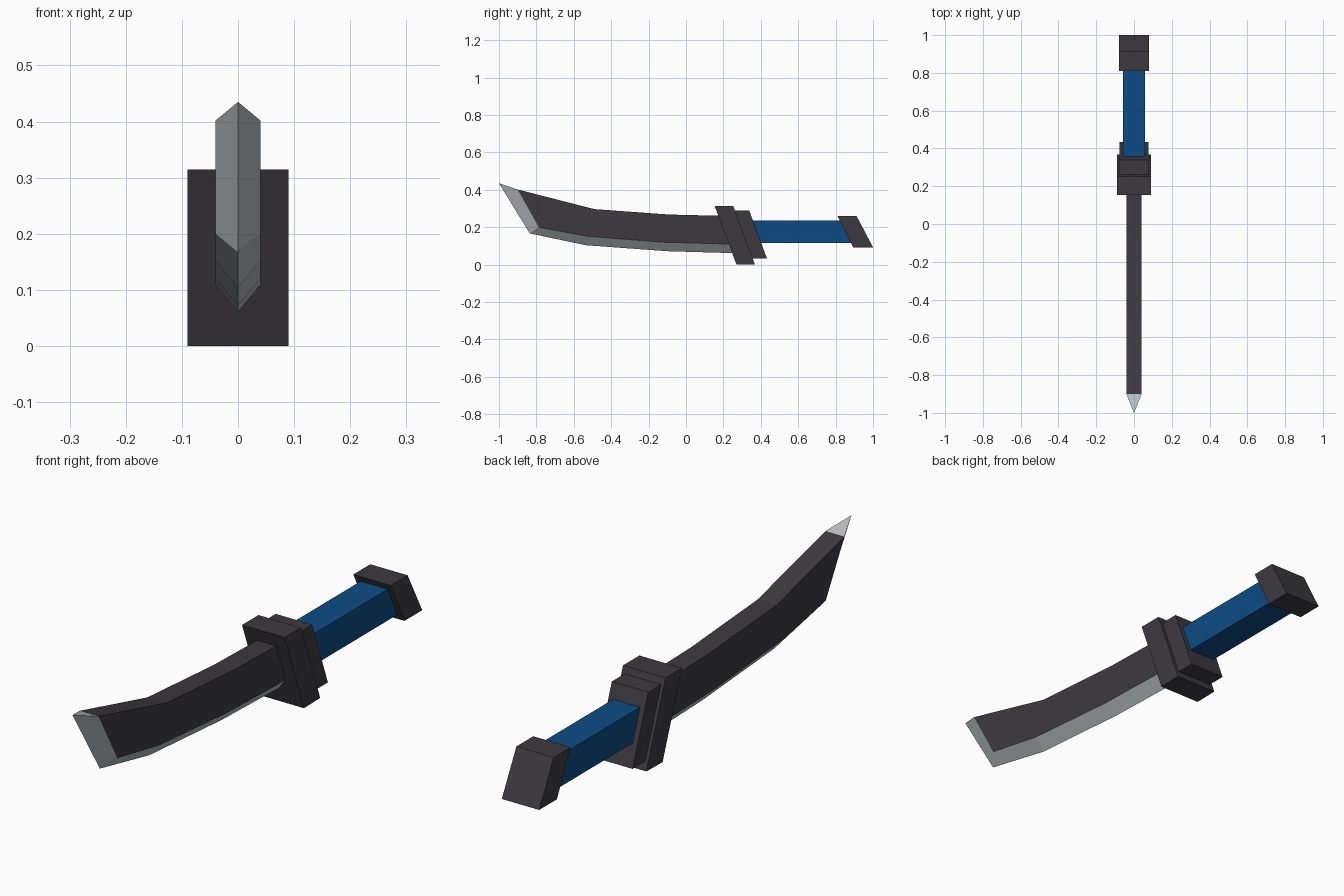
import bpy, bmesh

if "Cube" in bpy.data.objects:
    bpy.data.objects.remove(bpy.data.objects["Cube"])


def material(name, rgb):
    m = bpy.data.materials.new(name)
    m.diffuse_color = (*rgb, 1)
    m.use_nodes = True
    m.node_tree.nodes["Principled BSDF"].inputs["Base Color"].default_value = m.diffuse_color
    return m


dark = material("dark grey", (0.046, 0.042, 0.050))
blue = material("grip blue", (0.004, 0.071, 0.235))
steel = material("steel", (0.48, 0.52, 0.54))


def finish(name, bm, mats):
    bmesh.ops.recalc_face_normals(bm, faces=bm.faces)
    me = bpy.data.meshes.new(name)
    bm.to_mesh(me)
    bm.free()
    for m in mats:
        me.materials.append(m)
    ob = bpy.data.objects.new(name, me)
    bpy.context.collection.objects.link(ob)
    return ob


def slanted_block(name, half, profile, mat):
    """Extrude a side profile of (y, z) points across the width."""
    bm = bmesh.new()
    a, b = [[bm.verts.new((x, y, z)) for y, z in profile] for x in (-half, half)]
    bm.faces.new(a)
    bm.faces.new(b)
    for i in range(len(a)):
        j = (i + 1) % len(a)
        bm.faces.new((a[i], a[j], b[j], b[i]))
    return finish(name, bm, [mat])


# Guard plates, grip and pommel
slanted_block("guard_front", 0.09, [(0.153, 0.315), (0.252, 0.315), (0.368, 0.002), (0.27, 0.0)], dark)
slanted_block("guard_back", 0.077, [(0.255, 0.29), (0.338, 0.29), (0.433, 0.033), (0.35, 0.033)], dark)
slanted_block("grip", 0.057, [(0.30, 0.235), (0.86, 0.235), (0.91, 0.115), (0.34, 0.115)], blue)
slanted_block("pommel", 0.079, [(0.81, 0.26), (0.912, 0.26), (1.0, 0.093), (0.893, 0.093)], dark)

# Blade: stations of (spine, bevel line, cutting edge) as (y, z)
stations = [
    ((-0.90, 0.402), (-0.787, 0.20), (-0.835, 0.167)),
    ((-0.49, 0.297), (-0.53, 0.152), (-0.535, 0.104)),
    ((-0.09, 0.268), (-0.12, 0.120), (-0.10, 0.072)),
    ((0.24, 0.260), (0.28, 0.109), (0.28, 0.061)),
]
W = 0.04
bm = bmesh.new()
rings = []
for s, b, e in stations:
    pts = [(-W, *s), (-W, *b), (0, *e), (W, *b), (W, *s)]
    rings.append([bm.verts.new(p) for p in pts])
for r, q in zip(rings, rings[1:]):
    for i in range(5):
        j = (i + 1) % 5
        f = bm.faces.new((r[i], r[j], q[j], q[i]))
        f.material_index = 1 if i in (1, 2) else 0
bm.faces.new(rings[-1])
# Sharpened tip
tip = bm.verts.new((0, -1.0, 0.435))
r = rings[0]
for vs in ((r[0], r[1], r[2], tip), (r[4], r[3], r[2], tip), (r[0], r[4], tip)):
    bm.faces.new(vs).material_index = 1
finish("blade", bm, [dark, steel])
